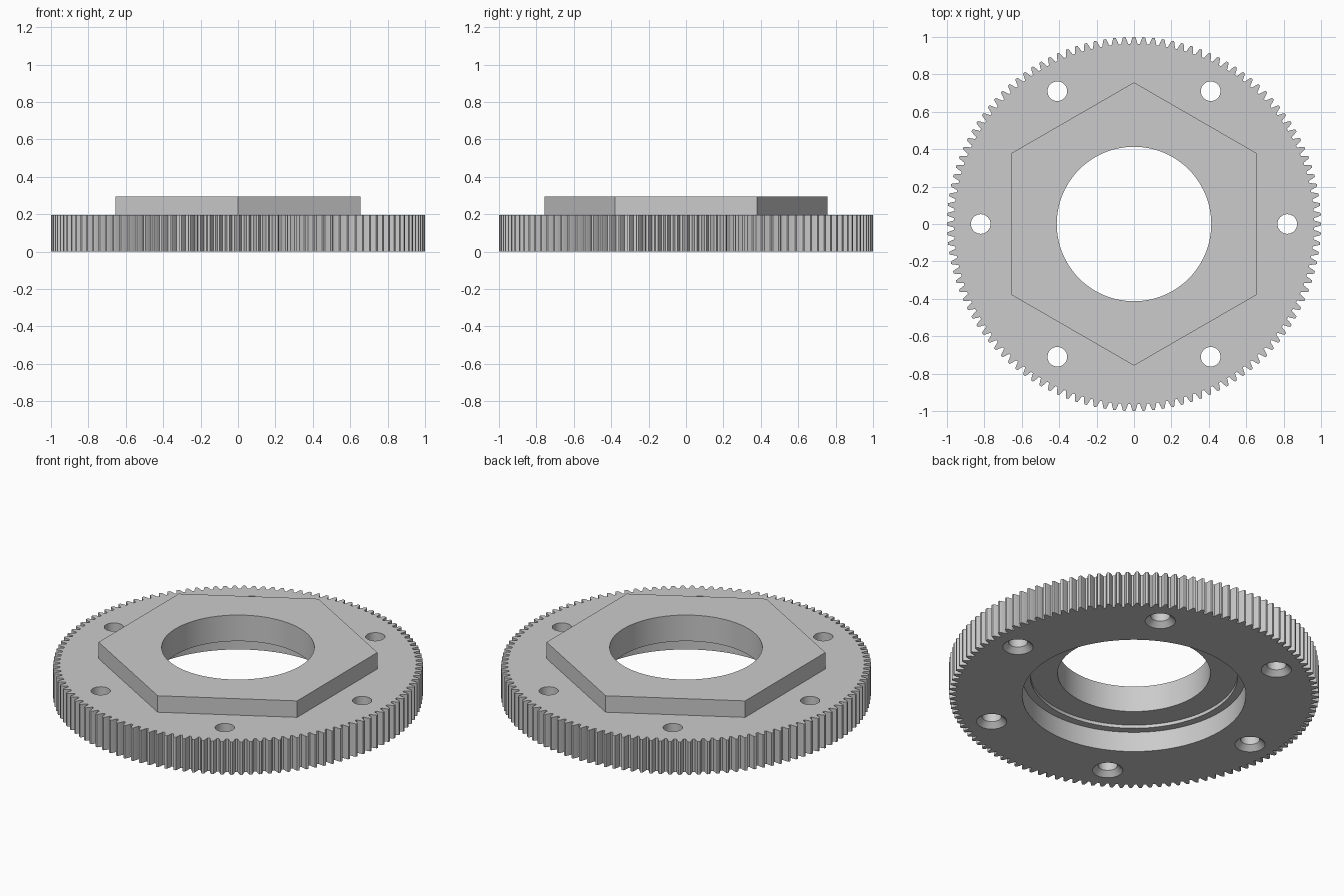
import bpy
import bmesh
from math import sin, cos, pi, tau

UNIT = 1 / 61          # one design unit; the gear's outer radius is 61
TEETH = 120
PLATE_TOP, BOSS_TOP = 12, 18

if "Cube" in bpy.data.objects:
    bpy.data.objects.remove(bpy.data.objects["Cube"])

steel = bpy.data.materials.new("plain_grey")
steel.use_nodes = True
grey = (0.6, 0.6, 0.6, 1)
steel.diffuse_color = grey
steel.node_tree.nodes["Principled BSDF"].inputs["Base Color"].default_value = grey


def polar(r, a):
    return r * cos(a), r * sin(a)


def stacked_solid(name, rings):
    """Closed solid through matching rings of (x, y, z) points, bottom to top."""
    bm = bmesh.new()
    loops = [[bm.verts.new([c * UNIT for c in p]) for p in ring] for ring in rings]
    n = len(loops[0])
    for low, high in zip(loops, loops[1:]):
        for i in range(n):
            j = (i + 1) % n
            bm.faces.new((low[i], low[j], high[j], high[i]))
    bm.faces.new(loops[0][::-1])
    bm.faces.new(loops[-1])
    mesh = bpy.data.meshes.new(name)
    bm.to_mesh(mesh)
    bm.free()
    mesh.materials.append(steel)
    obj = bpy.data.objects.new(name, mesh)
    bpy.context.collection.objects.link(obj)
    return obj


def turned(name, profile, sides, centre=(0, 0), start=0):
    """Solid of revolution from (radius, height) pairs."""
    rings = []
    for r, z in profile:
        pts = [polar(r, start + tau * i / sides) for i in range(sides)]
        rings.append([(centre[0] + x, centre[1] + y, z) for x, y in pts])
    return stacked_solid(name, rings)


def combine(target, tool, operation):
    tool.hide_render = True
    mod = target.modifiers.new(operation.lower(), 'BOOLEAN')
    mod.operation, mod.object, mod.solver = operation, tool, 'EXACT'
    bpy.context.view_layer.objects.active = target
    bpy.ops.object.modifier_apply(modifier=mod.name)
    bpy.data.objects.remove(tool)


# Toothed plate: each tooth is (radius, half width) from root to tip, mirrored
flank = [(58.75, 1.15), (59.3, 1.0), (60, 0.79), (60.6, 0.57), (61, 0.38)]
tooth = [(r, -w) for r, w in flank] + [(r, w) for r, w in reversed(flank)]
outline = [polar(r, tau * t / TEETH + w / r) for t in range(TEETH) for r, w in tooth]
gear = stacked_solid("gear_with_hex_boss",
                     [[(x, y, z) for x, y in outline] for z in (0, PLATE_TOP)])

# Hexagonal boss, 80 across flats, points towards front and back
hex_radius = 40 / cos(pi / 6)
boss = turned("hex_boss", [(hex_radius, 10), (hex_radius, BOSS_TOP)], 6, start=pi / 2)
combine(gear, boss, 'UNION')

# Central bore with a stepped recess underneath
bore = turned("bore_cutter", [(36.9, -1), (36.9, 7.3), (34.2, 7.3), (34.2, 8.5),
                              (25.2, 8.5), (25.2, BOSS_TOP + 1)], 96)
combine(gear, bore, 'DIFFERENCE')

# Six bolt holes, countersunk from below
for k in range(6):
    hole = turned("bolt_hole_cutter", [(6, -1), (3.2, 1.8), (3.2, PLATE_TOP + 1)],
                  32, centre=polar(50, k * pi / 3))
    combine(gear, hole, 'DIFFERENCE')

# Smooth round walls, crisp edges
bpy.ops.object.select_all(action='DESELECT')
gear.select_set(True)
bpy.context.view_layer.objects.active = gear
bpy.ops.object.shade_smooth_by_angle(angle=pi / 9)
